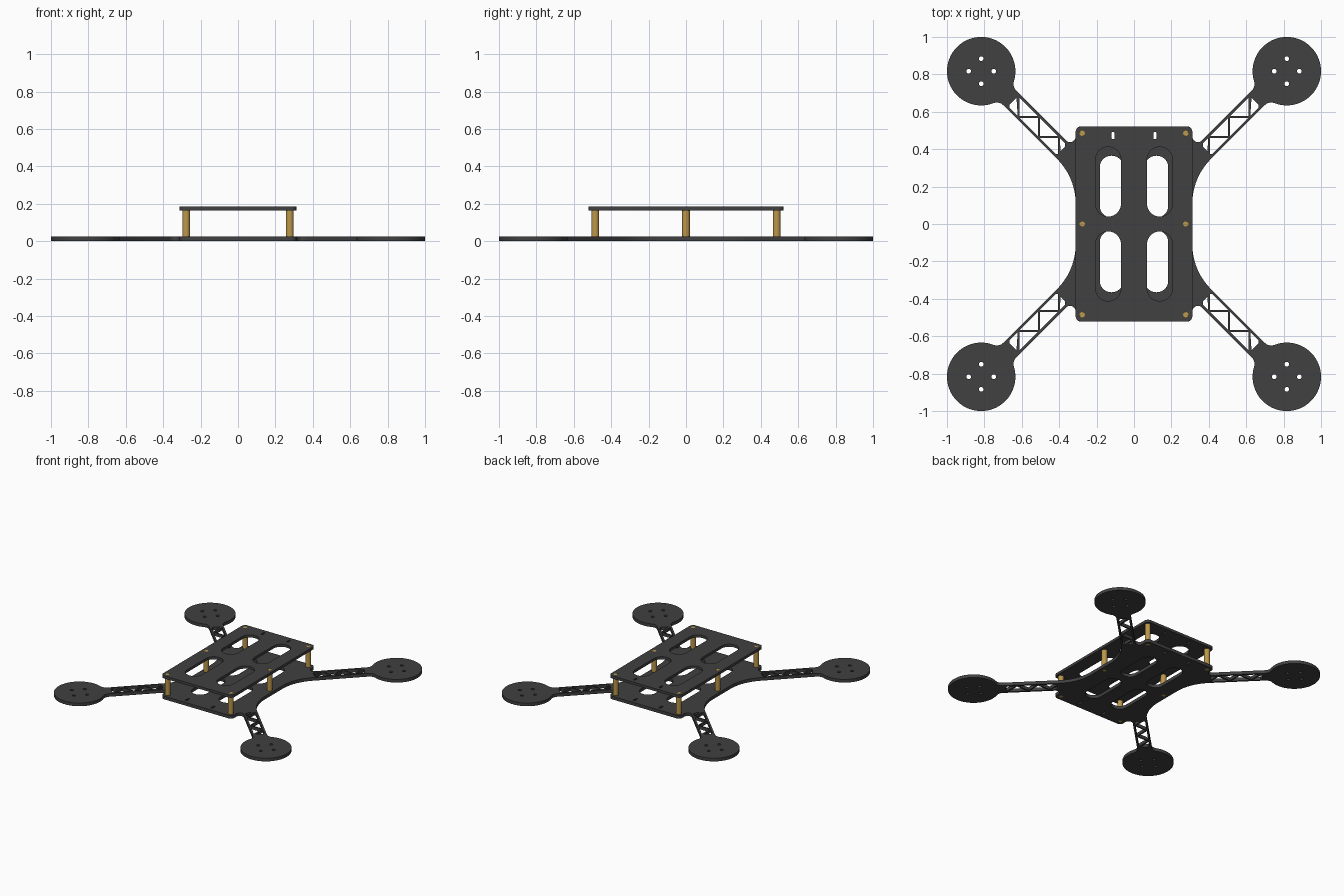
import bpy, bmesh
from math import sin, cos, pi, sqrt, tan, atan2
from mathutils import Vector

if "Cube" in bpy.data.objects:
    bpy.data.objects.remove(bpy.data.objects["Cube"])

def material(name, rgb):
    m = bpy.data.materials.new(name)
    m.diffuse_color = (*rgb, 1)
    m.use_nodes = True
    m.node_tree.nodes["Principled BSDF"].inputs["Base Color"].default_value = m.diffuse_color
    return m

carbon = material("dark_carbon", (0.052, 0.052, 0.052))
brass = material("brass", (0.50, 0.31, 0.07))

def arc(c, r, a0, a1, n=8):
    return [(c[0] + r * cos(a0 + (a1 - a0) * i / n), c[1] + r * sin(a0 + (a1 - a0) * i / n))
            for i in range(n + 1)]

def circle(x, y, r, n=24):
    return arc((x, y), r, 0, 2 * pi, n)[:-1]

def fillet(points, n=10):
    """Round every (x, y, r) corner of a closed outline."""
    out = []
    for i, (x, y, r) in enumerate(points):
        p = Vector((x, y))
        if r == 0:
            out.append((x, y))
            continue
        a = (Vector(points[i - 1][:2]) - p).normalized()
        b = (Vector(points[(i + 1) % len(points)][:2]) - p).normalized()
        half = a.angle(b) / 2
        c = p + (a + b).normalized() * r / sin(half)
        s, e = p + a * r / tan(half) - c, p + b * r / tan(half) - c
        a0 = atan2(s.y, s.x)
        d = (atan2(e.y, e.x) - a0 + pi) % (2 * pi) - pi
        out += arc(c, r, a0, a0 + d, n)
    return out

def box(x0, x1, y0, y1, r):
    return fillet([(x0, y0, r), (x1, y0, r), (x1, y1, r), (x0, y1, r)])

def mirrored(loops, both=True):
    return [[(x * sx, y * sy) for x, y in l] for l in loops
            for sx in (1, -1) for sy in ((1, -1) if both else (1,))]

def finish(ob, mat):
    ob.data.materials.clear()
    ob.data.materials.append(mat)
    bpy.ops.object.select_all(action='DESELECT')
    bpy.context.view_layer.objects.active = ob
    ob.select_set(True)
    bpy.ops.object.shade_smooth_by_angle(angle=0.6)

def plate(name, outline, holes, z0, z1):
    """Flat sheet with cut-outs, extruded between z0 and z1."""
    cu = bpy.data.curves.new(name, 'CURVE')
    cu.dimensions, cu.fill_mode, cu.extrude = '2D', 'BOTH', (z1 - z0) / 2
    for loop in [outline] + holes:
        s = cu.splines.new('POLY')
        s.points.add(len(loop) - 1)
        for pt, (x, y) in zip(s.points, loop):
            pt.co = (x, y, 0, 1)
        s.use_cyclic_u = True
    tmp = bpy.data.objects.new(name + "_curve", cu)
    bpy.context.collection.objects.link(tmp)
    bpy.context.view_layer.update()
    me = bpy.data.meshes.new_from_object(tmp.evaluated_get(bpy.context.evaluated_depsgraph_get()))
    bpy.data.objects.remove(tmp)
    bm = bmesh.new()
    bm.from_mesh(me)
    bmesh.ops.remove_doubles(bm, verts=bm.verts, dist=1e-5)
    bmesh.ops.recalc_face_normals(bm, faces=bm.faces)
    bmesh.ops.translate(bm, verts=bm.verts, vec=(0, 0, (z0 + z1) / 2))
    bm.to_mesh(me)
    bm.free()
    ob = bpy.data.objects.new(name, me)
    bpy.context.collection.objects.link(ob)
    finish(ob, carbon)

# arm frame: u runs out along the diagonal, v across it
K = 1 / sqrt(2)
def arm(u, v):
    return ((u - v) * K, (u + v) * K)

BX, BY = 0.312, 0.522
PAD, R = 0.817 / K, 0.183
VC, HW, HI = 0.007, 0.052, 0.038
lo, hi = VC - HW, VC + HW

# neck fillets that blend the arm edges into the round motor pad
F = 0.05
def neck(v, s):
    cv = v + s * F
    cu = PAD - sqrt((R + F) ** 2 - cv ** 2)
    return (cu, cv), atan2(cv, cu - PAD)

c1, t1 = neck(lo, -1)
c2, t2 = neck(hi, 1)
pad_uv = arc(c1, F, pi / 2, t1 + pi, 6)
pad_uv += arc((PAD, 0), R, t1, t2, 56)[1:-1]
pad_uv += arc(c2, F, t2 - pi, -pi / 2, 6)

# one quarter of the lower plate outline, then mirrored all round
quarter = [(BX, BX + lo / K, 0.336)]
quarter += [(*arm(u, v), 0) for u, v in pad_uv]
quarter += [(BX, BX + hi / K, 0.03), (BX, BY, 0.03)]
half = quarter + [(-x, y, r) for x, y, r in reversed(quarter)]
outline = fillet(half + [(x, -y, r) for x, y, r in reversed(half)], 14)

# arm lattice cut-outs: zigzag triangles with a clipped opening at each end
D, STEP, U0 = 0.007, 0.0765, 0.535
z = [U0 + STEP * i for i in range(6)]
il, ih = VC - HI, VC + HI
lattice = []
for i in range(1, 4):
    s = -1 if i % 2 == 0 else 1
    lattice.append([(z[i] + D, VC + s * HI), (z[i + 2] - D, VC + s * HI),
                    (z[i + 1], VC - s * (HI - D))])
near, far = 0.552, 0.922
lattice.append([(near + 0.008, il), (z[2] - D, il), (z[1], ih - D), (near, il + 0.01)])
lattice.append([(near, il + 0.027), (z[1] - D, ih), (near + 0.014, ih), (near, ih - 0.014)])
lattice.append([(z[4] + D, il), (far - 0.012, il), (far, il + 0.012), (far, ih - 0.012)])
lattice = [[arm(u, v) for u, v in l] for l in lattice]

# motor screw holes
P = 0.817
motor = [circle(P + dx, P + dy, 0.0125, 16)
         for dx, dy in ((0.067, 0), (-0.067, 0), (0, 0.067), (0, -0.067))]

# standoff positions and holes
SX, SY = 0.277, 0.485
spots = [(sx * SX, y) for sx in (1, -1) for y in (-SY, 0, SY)]
screws = [circle(x, y, 0.0145) for x, y in spots]

# lower plate with arms
plate("lower_plate_with_arms", outline,
      mirrored(lattice + motor + [box(0.058, 0.183, 0.035, 0.365, 0.0615),
                                  box(0.104, 0.12, 0.453, 0.493, 0.003)]) + screws,
      0, 0.025)

# upper plate
plate("upper_plate", box(-BX, BX, -BY, BY, 0.03),
      mirrored([box(0.07, 0.205, 0.04, 0.412, 0.067)])
      + mirrored([box(0.105, 0.119, 0.455, 0.491, 0.002)], False) + screws,
      0.165, 0.186)

# brass standoffs with screw ends flush in both plates
for i, (x, y) in enumerate(spots):
    bm = bmesh.new()
    for r, z0, z1 in ((0.0205, 0.025, 0.165), (0.0143, 0.0005, 0.1855)):
        made = bmesh.ops.create_cone(bm, cap_ends=True, segments=24, radius1=r, radius2=r, depth=z1 - z0)
        bmesh.ops.translate(bm, verts=made["verts"], vec=(x, y, (z0 + z1) / 2))
    me = bpy.data.meshes.new("standoff")
    bm.to_mesh(me)
    bm.free()
    ob = bpy.data.objects.new(f"standoff_{i + 1}", me)
    bpy.context.collection.objects.link(ob)
    finish(ob, brass)
